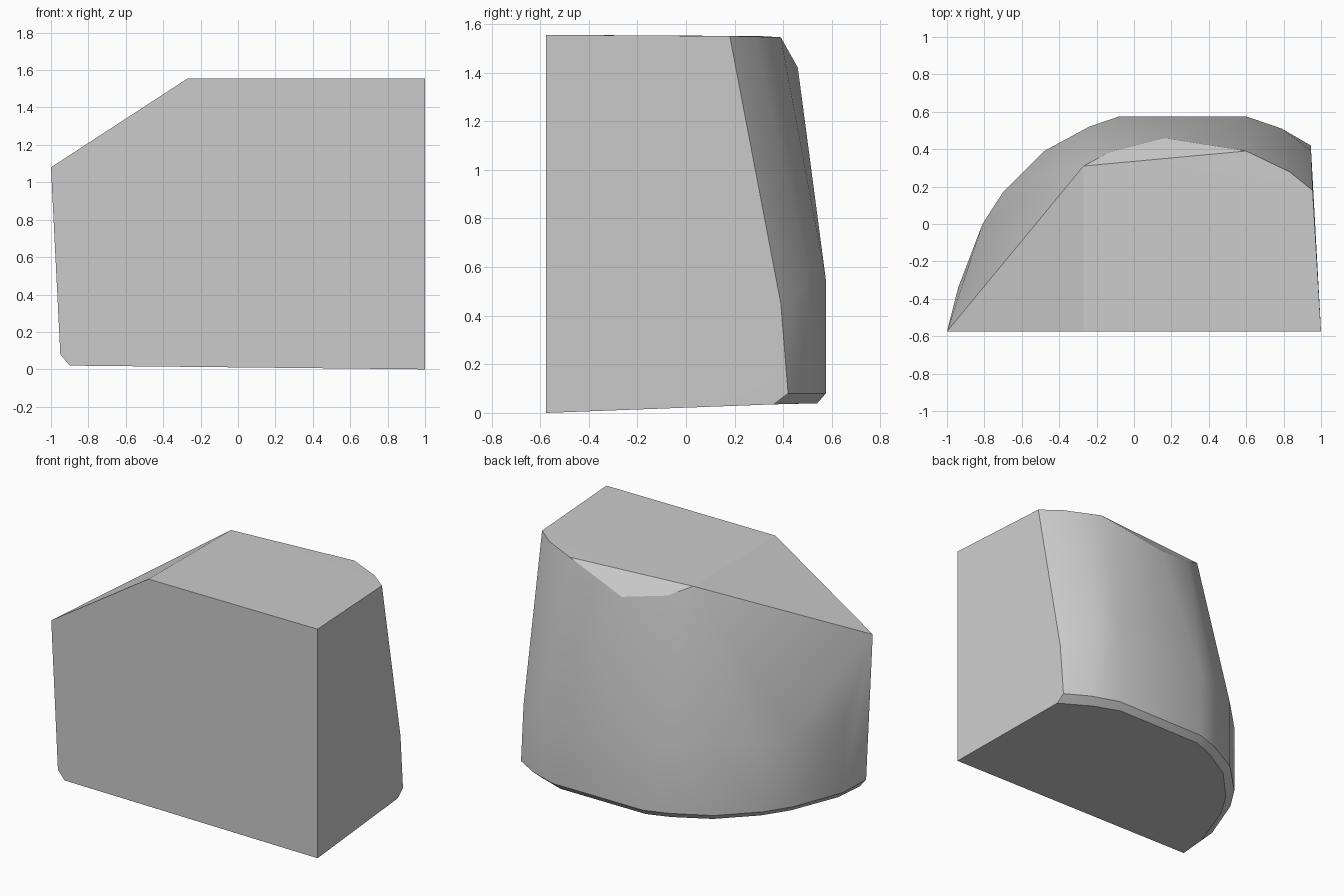
import bpy
import bmesh
import math

cube = bpy.data.objects.get("Cube")
if cube:
    bpy.data.objects.remove(cube, do_unlink=True)

stone = bpy.data.materials.new("plain grey")
stone.use_nodes = True
grey = (0.6, 0.6, 0.6, 1)
stone.diffuse_color = grey
stone.node_tree.nodes["Principled BSDF"].inputs["Base Color"].default_value = grey

# Plan of the rounded back wall, from the right end to the left
back_plan = [(-0.94, -0.34), (-0.81, 0), (-0.7, 0.17), (-0.48, 0.39),
             (-0.24, 0.52), (-0.08, 0.575), (0.6, 0.575), (0.79, 0.51)]

# Flat front face and the flat left side
points = [(-1, -0.575, 1.08), (-0.27, -0.575, 1.555), (1, -0.575, 1.555),
          (1, -0.575, 0), (-0.9, -0.575, 0.02), (-0.95, -0.575, 0.08),
          (0.955, 0.18, 1.55), (0.947, 0.39, 0.45), (0.945, 0.42, 0.08),
          (0.947, 0.36, 0.035)]

# Rim of the top and the small chipped facet behind it
points += [(-0.27, 0.31, 1.55), (-0.13, 0.385, 1.477), (0.16, 0.46, 1.42),
           (0.6, 0.39, 1.545), (0.83, 0.28, 1.548)]

# Back wall: upper ring, lower ring and slightly drawn-in bottom edge
for x, y in back_plan:
    points.append((x, y, 0.55))
    points.append((x, y, 0.08))
    points.append((x * 0.94, y - 0.035, 0.028 + 0.02 * y))

# The block is the convex skin around these corners
bm = bmesh.new()
for p in points:
    bm.verts.new(p)
hull = bmesh.ops.convex_hull(bm, input=bm.verts)
loose = {v for v in hull["geom_interior"] + hull["geom_unused"]
         if isinstance(v, bmesh.types.BMVert)}
bmesh.ops.delete(bm, geom=list(loose), context="VERTS")
bmesh.ops.dissolve_limit(bm, angle_limit=math.radians(1),
                         verts=bm.verts, edges=bm.edges)
bmesh.ops.recalc_face_normals(bm, faces=bm.faces)

mesh = bpy.data.meshes.new("rounded_block")
bm.to_mesh(mesh)
bm.free()
mesh.materials.append(stone)
block = bpy.data.objects.new("rounded_block", mesh)
bpy.context.collection.objects.link(block)
bpy.ops.object.select_all(action="DESELECT")
block.select_set(True)
bpy.context.view_layer.objects.active = block
bpy.ops.object.shade_smooth_by_angle(angle=math.radians(30))
